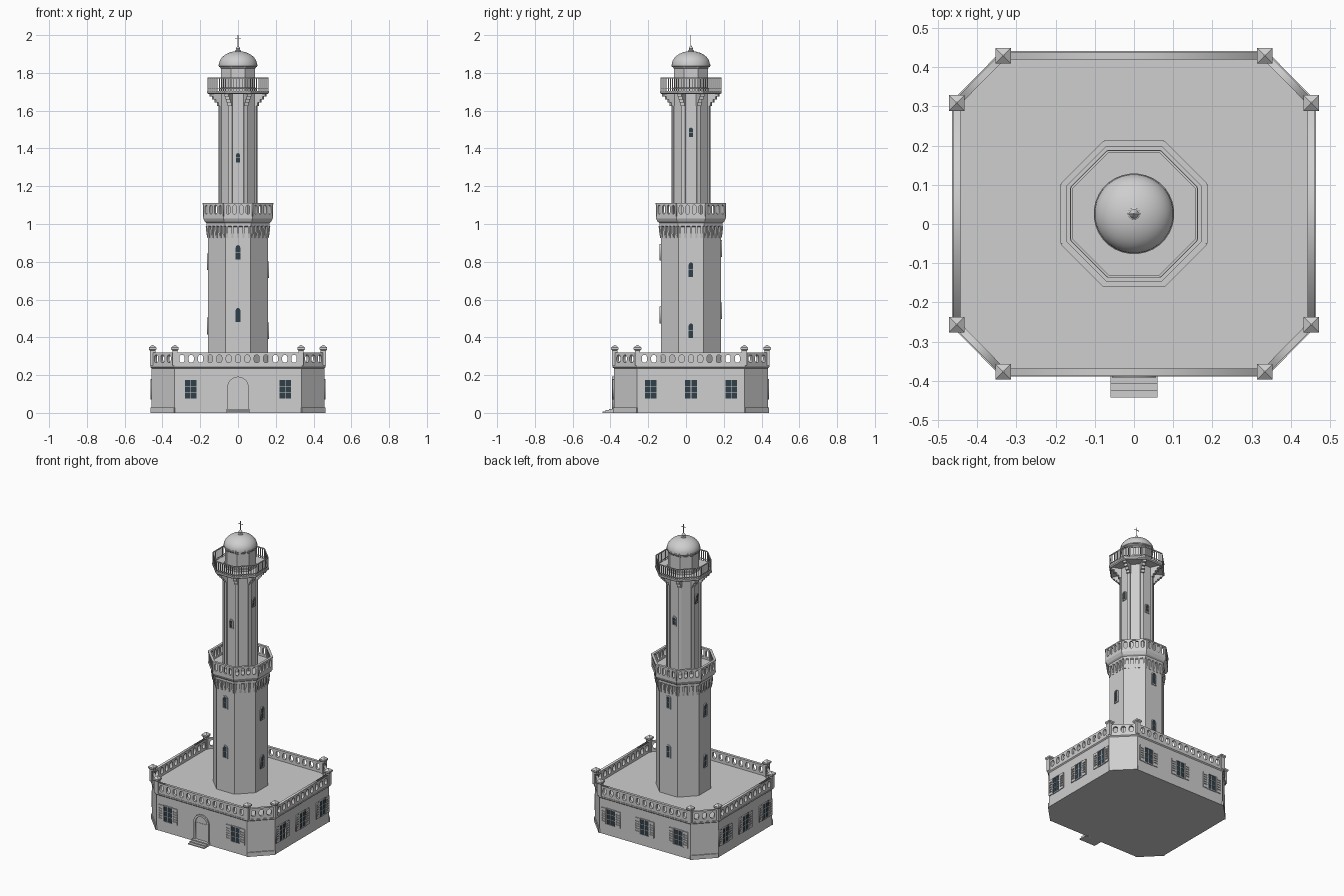
import bpy, bmesh, math
from mathutils import Matrix, Vector

if "Cube" in bpy.data.objects:
    bpy.data.objects.remove(bpy.data.objects["Cube"])

YC = 0.026                      # tower axis offset in y
T = math.tan(math.pi / 8)


def material(name, rgb):
    m = bpy.data.materials.new(name)
    m.diffuse_color = (*rgb, 1)
    m.use_nodes = True
    m.node_tree.nodes["Principled BSDF"].inputs["Base Color"].default_value = m.diffuse_color
    return m


STONE = material("pale stone", (0.62, 0.62, 0.62))
GLASS = material("dark glass", (0.03, 0.05, 0.065))


def finish(name, bm, mat=STONE, smooth=False):
    bmesh.ops.remove_doubles(bm, verts=bm.verts, dist=1e-5)
    bmesh.ops.recalc_face_normals(bm, faces=bm.faces)
    me = bpy.data.meshes.new(name)
    bm.to_mesh(me)
    bm.free()
    me.materials.append(mat)
    ob = bpy.data.objects.new(name, me)
    bpy.context.collection.objects.link(ob)
    if smooth:
        bpy.context.view_layer.objects.active = ob
        ob.select_set(True)
        bpy.ops.object.shade_smooth_by_angle(angle=math.radians(35))
        ob.select_set(False)
    return ob


def frame(x, y, ang, z=0):
    """Local x runs along the wall, y is up, z points outward."""
    c, s = math.cos(ang), math.sin(ang)
    return Matrix(((-s, 0, c, x), (c, 0, s, y), (0, 1, 0, z), (0, 0, 0, 1)))


def octa_frame(k, apothem, z=0):
    a = k * math.pi / 4
    return frame(math.cos(a) * apothem, YC + math.sin(a) * apothem, a, z)


def loft(bm, rings):
    loops = [[bm.verts.new(p) for p in r] for r in rings]
    for a, b in zip(loops, loops[1:]):
        n = len(a)
        for i in range(n):
            bm.faces.new((a[i], a[(i + 1) % n], b[(i + 1) % n], b[i]))
    bm.faces.new(loops[0][::-1])
    bm.faces.new(loops[-1])


def lathe(bm, profile, n=8):
    k = 1 / math.cos(math.pi / n) if n == 8 else 1
    loft(bm, [[(r * k * math.cos((i + .5) * math.tau / n),
                YC + r * k * math.sin((i + .5) * math.tau / n), z)
               for i in range(n)] for r, z in profile])


def prism(bm, M, pts, z0, z1):
    loft(bm, [[M @ Vector((x, y, z)) for x, y in pts] for z in (z0, z1)])


def rect(x0, x1, y0, y1):
    return [(x0, y0), (x1, y0), (x1, y1), (x0, y1)]


def arch(w, y0, y1, n=8):
    r = w / 2
    return [(-r, y0), (r, y0)] + [(r * math.cos(math.pi * i / n), y1 - r + r * math.sin(math.pi * i / n))
                                  for i in range(n + 1)]


def capsule(x, w, y0, y1, n=5):
    r = w / 2
    top = [(x + r * math.cos(math.pi * i / n), y1 - r + r * math.sin(math.pi * i / n)) for i in range(n + 1)]
    return top + [(x - r * math.cos(math.pi * i / n), y0 + r - r * math.sin(math.pi * i / n)) for i in range(n + 1)]


def plate(bm, M, outer, holes, z0, z1):
    """Flat slab with openings."""
    cu = bpy.data.curves.new("slab_profile", 'CURVE')
    cu.dimensions, cu.fill_mode, cu.extrude = '2D', 'BOTH', (z1 - z0) / 2
    for loop in [outer] + holes:
        sp = cu.splines.new('POLY')
        sp.points.add(len(loop) - 1)
        for p, (x, y) in zip(sp.points, loop):
            p.co = (x, y, 0, 1)
        sp.use_cyclic_u = True
    ob = bpy.data.objects.new("slab_profile", cu)
    bpy.context.collection.objects.link(ob)
    dg = bpy.context.evaluated_depsgraph_get()
    me = bpy.data.meshes.new_from_object(ob.evaluated_get(dg))
    me.transform(M @ Matrix.Translation((0, 0, (z0 + z1) / 2)))
    bm.from_mesh(me)
    bpy.data.objects.remove(ob)
    bpy.data.curves.remove(cu)
    bpy.data.meshes.remove(me)


def base_outline(d, z):
    hx, hy, cx, cy = .46 + d, .411 + d, .337 + T * d, .286 + T * d
    return [(x, y + YC, z) for x, y in ((cx, -hy), (hx, -cy), (hx, cy), (cx, hy),
                                        (-cx, hy), (-hx, cy), (-hx, -cy), (-cx, -hy))]


def parapet(bm, a, b, z0, z1, n, slot, thick):
    a, b = Vector(a), Vector(b)
    d, mid, h = b - a, (a + b) / 2, (b - a).length / 2
    M = frame(mid.x, mid.y, math.atan2(d.y, d.x) - math.pi / 2)
    pitch = 2 * (h - .012) / n
    holes = [capsule((i - (n - 1) / 2) * pitch, slot, z0 + .015, z1 - .012) for i in range(n)]
    plate(bm, M, rect(-h, h, z0, z1), holes, -thick / 2, thick / 2)


# Base block with ledge
bm = bmesh.new()
loft(bm, [base_outline(d, z) for d, z in ((-.003, 0), (-.003, .236), (.004, .242), (.004, .25))])
finish("base_block", bm)

# Base parapet, corner posts and corner plinths
bm, posts, plinth = bmesh.new(), bmesh.new(), bmesh.new()
ring, outer = base_outline(-.008, 0), base_outline(0, 0)
for i in range(8):
    a, b = ring[i], ring[(i + 1) % 8]
    L = (Vector(b) - Vector(a)).length
    parapet(bm, a, b, .25, .32, max(3, round((L - .03) / .05)), .027, .018)
    loft(posts, [[(a[0] + sx * s, a[1] + sy * s, z) for sx, sy in ((-1, -1), (1, -1), (1, 1), (-1, 1))]
                 for s, z in ((.014, .25), (.014, .33), (.02, .336), (.02, .346), (.002, .36))])
    if i % 2 == 0:
        a, b = Vector(outer[i]), Vector(outer[(i + 1) % 8])
        d, mid = b - a, (a + b) / 2
        M = frame(mid.x, mid.y, math.atan2(d.y, d.x) - math.pi / 2)
        prism(plinth, M, rect(-d.length / 2, d.length / 2, 0, .028), -.01, .003)
finish("base_parapet", bm)
finish("corner_posts", posts)
finish("corner_plinths", plinth)

# Lower shaft with flared gallery floor, upper shaft
bm = bmesh.new()
lathe(bm, [(.159, .25), (.159, .985), (.167, .99), (.167, 1.005), (.176, 1.012), (.185, 1.03), (.185, 1.04)])
finish("lower_shaft", bm)
bm = bmesh.new()
lathe(bm, [(.096, 1.04), (.096, 1.69)])
finish("upper_shaft", bm)

# Gallery parapet and its brackets, upper railing
gal, brk, rail = bmesh.new(), bmesh.new(), bmesh.new()
for k in range(8):
    M = octa_frame(k, .179)
    h = .179 * T
    plate(gal, M, rect(-h, h, 1.04, 1.11),
          [capsule((i - 1.5) * .035, .019, 1.052, 1.1) for i in range(4)], -.006, .006)
    prism(gal, M, rect(-h - .002, h + .002, 1.104, 1.112), -.008, .008)
    M = octa_frame(k, .159)
    for i in range(5):
        x = (i - 2) * .029
        loft(brk, [[M @ Vector(p) for p in ((x - .006, y, -.005), (x + .006, y, -.005),
                                            (x + .006, y, d), (x - .006, y, d))]
                   for y, d in ((.925, .003), (.95, .008), (.99, .012))])
    M = octa_frame(k, .159)
    h = .159 * T
    for y, t in ((1.716, .002), (1.772, .003)):
        prism(rail, M, rect(-h, h, y - t, y + t), -t, t)
    for i in range(9):
        x = -h + 2 * h * i / 9
        prism(rail, M, rect(x - .0018, x + .0018, 1.703, 1.772), -.0018, .0018)
finish("gallery_parapet", gal)
finish("gallery_brackets", brk)
finish("top_railing", rail)

# Corner ribs of the upper shaft with stepped brackets under the top platform
ribs, steps = bmesh.new(), bmesh.new()
for k in range(8):
    M = octa_frame(k + .5, 0)
    prism(ribs, M, rect(-.010, .010, 1.04, 1.66), .08, .108)
    for r, z0, z1 in ((.117, 1.625, 1.642), (.130, 1.642, 1.658), (.145, 1.658, 1.674), (.160, 1.674, 1.69)):
        prism(steps, M, rect(-.011, .011, z0, z1), .08, r)
finish("shaft_ribs", ribs)
finish("platform_brackets", steps)
bm = bmesh.new()
lathe(bm, [(.156, 1.688), (.163, 1.694), (.163, 1.705)])
finish("top_platform", bm)

# Lantern room, dome, finial and cross
bm = bmesh.new()
lathe(bm, [(.094, 1.705), (.094, 1.72), (.09, 1.722), (.09, 1.822), (.094, 1.826), (.094, 1.836)])
finish("lantern_room", bm)
bm = bmesh.new()
lathe(bm, [(.1, 1.832), (.103, 1.836), (.103, 1.844)] +
      [(.101 * math.cos(t * math.pi / 20), 1.844 + .071 * math.sin(t * math.pi / 20)) for t in range(10)] +
      [(.002, 1.915)], 32)
finish("dome", bm, smooth=True)
bm = bmesh.new()
lathe(bm, [(.016, 1.908), (.016, 1.918), (.009, 1.922), (.012, 1.929), (.007, 1.938), (.001, 1.946)], 16)
finish("finial", bm, smooth=True)
bm = bmesh.new()
M = frame(0, YC, -math.pi / 2)
prism(bm, M, rect(-.0015, .0015, 1.94, 2.0), -.0015, .0015)
prism(bm, M, rect(-.016, .016, 1.98, 1.983), -.0015, .0015)
finish("cross", bm)

# Base windows with shutters
glass, frames, shutters = bmesh.new(), bmesh.new(), bmesh.new()
spots = [(x, YC - .408, -1) for x in (-.25, .25)] + [(x, YC + .408, 1) for x in (-.25, 0, .25)]
spots += [(s * .457, YC + y, 0 if s > 0 else 2) for s in (-1, 1) for y in (-.213, 0, .213)]
for x, y, q in spots:
    M = frame(x, y, q * math.pi / 2, .125)
    prism(glass, M, rect(-.031, .031, -.05, .05), -.01, .002)
    plate(frames, M, rect(-.036, .036, -.055, .055), [rect(-.031, .031, -.05, .05)], -.005, .006)
    for r in (rect(-.002, .002, -.05, .05), rect(-.031, .031, -.018, -.015), rect(-.031, .031, .015, .018)):
        prism(frames, M, r, 0, .004)
    for s in (-1, 1):
        c = s * .053
        plate(shutters, M, rect(c - .016, c + .016, -.053, .053),
              [rect(c - .012, c + .012, j * .016 - .004, j * .016 + .004) for j in range(-2, 3)], -.003, .006)

# Arched tower windows: face number, apothem, heights
for k, heights in ((-2, (.518, .85)), (0, (.435, .758)), (2, (.54, .87)), (4, (.46, .8))):
    up = {-2: 1.35, 0: 1.485, 2: 1.39, 4: 1.53}[k]
    for ap, z, w, h in [(.159, z, .024, .076) for z in heights] + [(.096, up, .021, .05)]:
        M = octa_frame(k, ap, z)
        prism(glass, M, arch(w, -h / 2, h / 2), -.01, .002)
        plate(frames, M, arch(w + .012, -h / 2 - .006, h / 2 + .006), [arch(w, -h / 2, h / 2)], -.004, .006)
        prism(frames, M, rect(-w / 2, w / 2, -.001, .001), 0, .004)
finish("window_glass", glass, GLASS)
finish("window_frames", frames)
finish("shutters", shutters)

# Arched door with surround, and entrance steps
bm = bmesh.new()
M = frame(0, YC - .408, -math.pi / 2)
plate(bm, M, arch(.112, 0, .192, 12), [arch(.086, .018, .178, 12)], -.005, .009)
finish("door_surround", bm)
bm = bmesh.new()
for s in (-1, 1):
    x = s * .0205
    prism(bm, M, rect(x - .02, x + .02, .02, .133), -.005, .004)
prism(bm, M, arch(.086, .018, .178, 12), -.005, .002)
finish("door", bm)
bm = bmesh.new()
for d, z in ((.061, .007), (.043, .014), (.025, .021)):
    prism(bm, M, rect(-.06, .06, 0, z), -.01, d)
finish("entrance_steps", bm)
